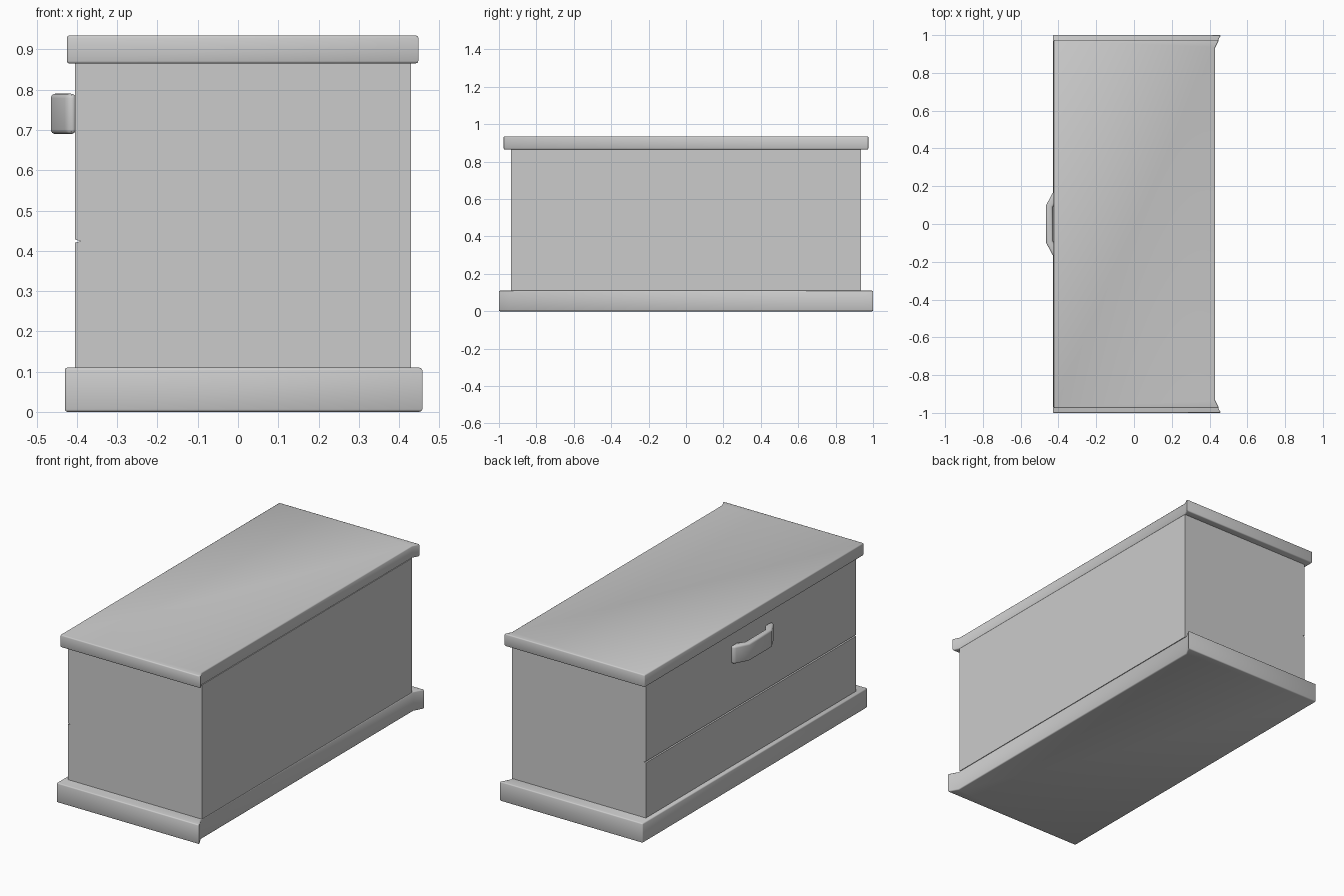
import bpy, bmesh, math

if "Cube" in bpy.data.objects:
    bpy.data.objects.remove(bpy.data.objects["Cube"])


def prism(name, outline, axis, lo, hi, bevel=0.0, segments=2):
    """Extrude a 2D outline along z (outline in xy) or y (outline in xz)."""
    bm = bmesh.new()
    if axis == 'z':
        ring = [bm.verts.new((a, b, lo)) for a, b in outline]
        step = (0, 0, hi - lo)
    else:
        ring = [bm.verts.new((a, lo, b)) for a, b in outline]
        step = (0, hi - lo, 0)
    face = bm.faces.new(ring)
    ext = bmesh.ops.extrude_face_region(bm, geom=[face])
    moved = [g for g in ext['geom'] if isinstance(g, bmesh.types.BMVert)]
    bmesh.ops.translate(bm, verts=moved, vec=step)
    bmesh.ops.recalc_face_normals(bm, faces=bm.faces)
    mesh = bpy.data.meshes.new(name)
    bm.to_mesh(mesh)
    bm.free()
    ob = bpy.data.objects.new(name, mesh)
    bpy.context.collection.objects.link(ob)
    bpy.ops.object.select_all(action='DESELECT')
    bpy.context.view_layer.objects.active = ob
    ob.select_set(True)
    if bevel:
        mod = ob.modifiers.new("soft_edges", 'BEVEL')
        mod.width = bevel
        mod.segments = segments
        mod.limit_method = 'ANGLE'
        mod.angle_limit = math.radians(40)
        bpy.ops.object.modifier_apply(modifier=mod.name)
    bpy.ops.object.shade_smooth_by_angle(angle=math.radians(50))
    return ob


BACK = 0.43


def slab_outline(front, tip, end, notch):
    """Overhangs on front and ends; flush back with flared end corners."""
    return [(front, -end), (tip, -end), (BACK, -notch),
            (BACK, notch), (tip, end), (front, end)]


# plinth and lid
prism("base_plinth", slab_outline(-0.43, 0.46, 1.0, 0.945), 'z', 0.0, 0.11, 0.006)
prism("lid", slab_outline(-0.425, 0.45, 0.975, 0.935), 'z', 0.865, 0.935, 0.006)

# chest body, with the seam under the drawer running along its front
body_profile = [(-0.405, 0.11), (BACK, 0.11), (BACK, 0.865), (-0.405, 0.865),
                (-0.405, 0.428), (-0.39, 0.424), (-0.405, 0.42)]
prism("chest_body", body_profile, 'y', -0.935, 0.935)

# bent drawer pull
outer = [(-0.403, -0.18), (-0.425, -0.175), (-0.465, -0.10)]
inner = [(-0.403, -0.13), (-0.430, -0.09)]
half = outer + [(x, -y) for x, y in reversed(outer)]
pull = half + [(x, -y) for x, y in inner] + list(reversed(inner))
prism("drawer_pull", pull, 'z', 0.69, 0.79, 0.014, 4)
